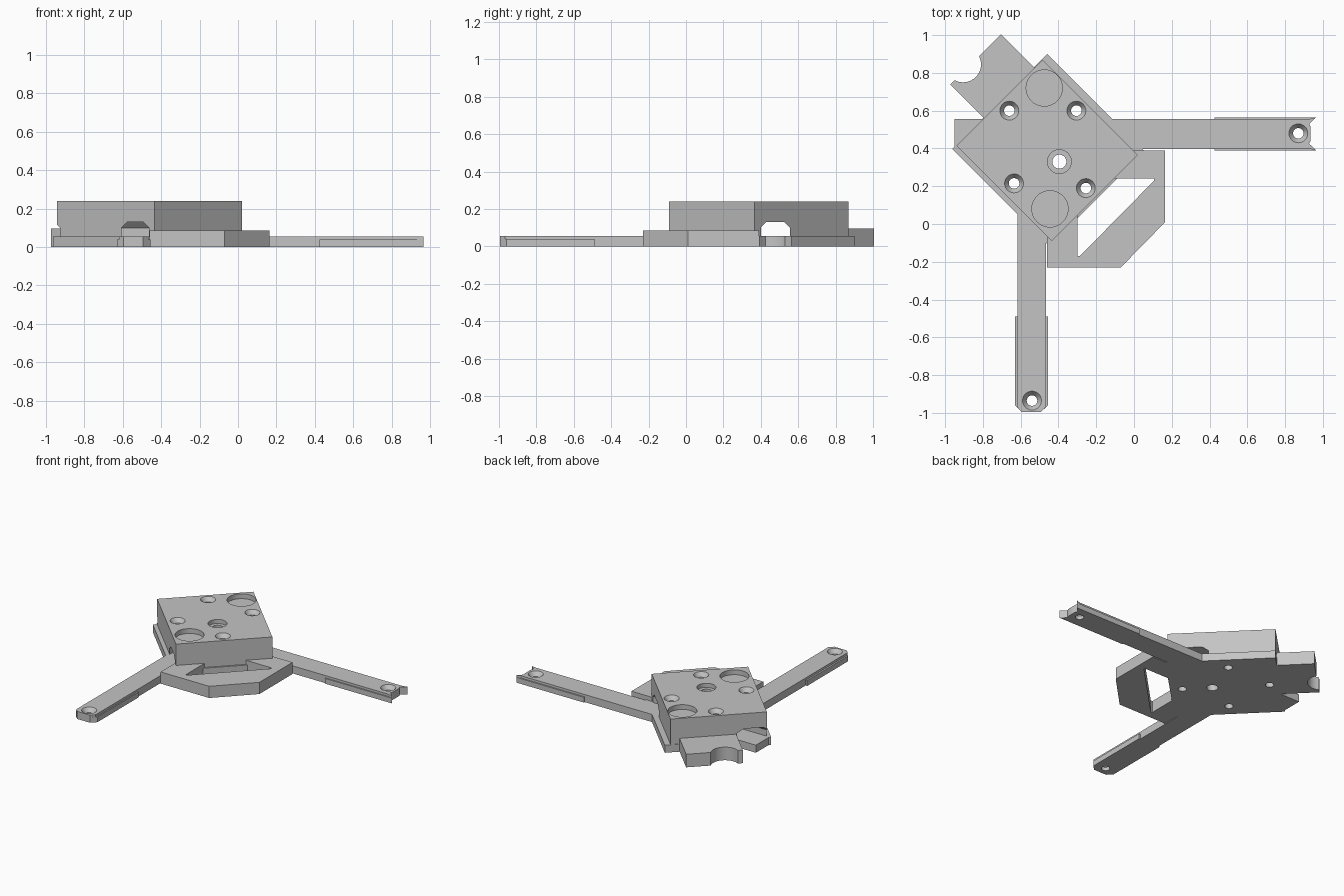
import bpy
import bmesh
from math import cos, sin, tau

cube = bpy.data.objects.get("Cube")
if cube:
    bpy.data.objects.remove(cube, do_unlink=True)

grey = bpy.data.materials.new("plain grey")
grey.use_nodes = True
grey.diffuse_color = (0.55, 0.55, 0.55, 1)
grey.node_tree.nodes["Principled BSDF"].inputs["Base Color"].default_value = (0.55, 0.55, 0.55, 1)


def make_object(name, bm):
    bmesh.ops.recalc_face_normals(bm, faces=bm.faces)
    mesh = bpy.data.meshes.new(name)
    bm.to_mesh(mesh)
    bm.free()
    mesh.materials.append(grey)
    obj = bpy.data.objects.new(name, mesh)
    bpy.context.collection.objects.link(obj)
    return obj


def slab(name, outline, bottom, top):
    """Outline in x, y extruded from bottom to top."""
    bm = bmesh.new()
    face = bm.faces.new([bm.verts.new((x, y, bottom)) for x, y in outline])
    up = bmesh.ops.extrude_face_region(bm, geom=[face])["geom"]
    verts = [v for v in up if isinstance(v, bmesh.types.BMVert)]
    bmesh.ops.translate(bm, verts=verts, vec=(0, 0, top - bottom))
    return make_object(name, bm)


def revolved(name, centre, rings, sides=40):
    """Stack of (radius, height) rings around a vertical axis."""
    bm = bmesh.new()
    loops = []
    for r, z in rings:
        loops.append([bm.verts.new((centre[0] + r * cos(tau * i / sides),
                                    centre[1] + r * sin(tau * i / sides), z))
                      for i in range(sides)])
    for low, high in zip(loops, loops[1:]):
        for i in range(sides):
            j = (i + 1) % sides
            bm.faces.new((low[i], low[j], high[j], high[i]))
    bm.faces.new(loops[0])
    bm.faces.new(loops[-1])
    return make_object(name, bm)


def channel(name, start, end, low, high, along_x):
    """Tunnel cutter with a chamfered roof."""
    c = 0.03
    section = [(low, 0.055), (high, 0.055), (high, 0.13 - c),
               (high - c, 0.13), (low + c, 0.13), (low, 0.13 - c)]
    bm = bmesh.new()
    ends = [[bm.verts.new((t, s, z) if along_x else (s, t, z)) for s, z in section]
            for t in (start, end)]
    for e in ends:
        bm.faces.new(e)
    for i in range(len(section)):
        j = (i + 1) % len(section)
        bm.faces.new((ends[0][i], ends[0][j], ends[1][j], ends[1][i]))
    return make_object(name, bm)


def diamond(sw, ne, se, nw):
    """Corners of a 45 degree rectangle, from x+y and y-x limits."""
    return [((s - d) / 2, (s + d) / 2) for s, d in ((sw, se), (ne, se), (ne, nw), (sw, nw))]


def combine(target, helper, operation):
    helper.hide_render = True
    mod = target.modifiers.new(operation, "BOOLEAN")
    mod.operation = operation
    mod.solver = "EXACT"
    mod.object = helper
    bpy.context.view_layer.update()
    graph = bpy.context.evaluated_depsgraph_get()
    result = bpy.data.meshes.new_from_object(target.evaluated_get(graph))
    target.modifiers.clear()
    target.data = result
    bpy.data.objects.remove(helper, do_unlink=True)


# Main block, with its low flange, rear tab and front hoop
body = slab("mounting_bracket", diamond(-0.525, 0.385, 0.345, 1.355), 0, 0.24)
combine(body, slab("flange", diamond(-0.565, 0.44, 0.33, 1.36), 0, 0.055), "UNION")
combine(body, slab("rear_tab", diamond(-0.235, 0.30, 1.2, 1.71), 0, 0.095), "UNION")
hoop = [(-0.46, -0.23), (-0.07, -0.23), (0.165, 0.01), (0.165, 0.39), (0.0, 0.39),
        (-0.15, 0.24), (0.105, 0.24), (0.105, 0.228), (-0.287, -0.17), (-0.30, -0.17),
        (-0.30, 0.09), (-0.46, -0.07)]
combine(body, slab("front_hoop", hoop, 0, 0.085), "UNION")

# Tunnels above the arms
combine(body, channel("long_channel", -1.1, 0.3, 0.40, 0.556, True), "DIFFERENCE")
combine(body, channel("short_channel", -0.4, 0.5, -0.605, -0.462, False), "DIFFERENCE")

# Left arm with forked tip and side rails
left_arm = [(-0.95, 0.398), (0.93, 0.398), (0.965, 0.39), (0.927, 0.425), (0.935, 0.44),
            (0.935, 0.515), (0.927, 0.53), (0.965, 0.565), (0.93, 0.556), (-0.95, 0.556)]
left_rails = [(0.425, 0.39), (0.965, 0.39), (0.927, 0.425), (0.927, 0.53),
              (0.965, 0.565), (0.425, 0.565)]
# Front arm with chamfered tip and side rails
front_arm = [(-0.618, 0.45), (-0.618, -0.97), (-0.595, -0.995), (-0.493, -0.995),
             (-0.465, -0.967), (-0.465, 0.45)]
front_rails = [(-0.63, -0.49), (-0.63, -0.96), (-0.595, -0.995), (-0.493, -0.995),
               (-0.456, -0.96), (-0.456, -0.49)]
for name, outline, top in (("left_arm", left_arm, 0.055), ("left_rails", left_rails, 0.038),
                           ("front_arm", front_arm, 0.055), ("front_rails", front_rails, 0.038)):
    combine(body, slab(name, outline, 0, top), "UNION")

# Countersunk screw holes in the block and the arm tips
screws = [(-0.66, 0.60, 0.24), (-0.305, 0.60, 0.24), (-0.635, 0.215, 0.24),
          (-0.255, 0.19, 0.24), (0.87, 0.48, 0.055), (-0.54, -0.935, 0.055)]
for x, y, top in screws:
    rings = [(0.028, -0.1), (0.028, top - 0.03), (0.05, top), (0.05, top + 0.05)]
    combine(body, revolved("screw_cutter", (x, y), rings), "DIFFERENCE")

# Stepped centre hole, two round pockets and the tab notch
rings = [(0.037, -0.1), (0.037, 0.21), (0.063, 0.21), (0.063, 0.3)]
combine(body, revolved("centre_cutter", (-0.395, 0.33), rings), "DIFFERENCE")
for centre in ((-0.475, 0.72), (-0.445, 0.08)):
    combine(body, revolved("pocket_cutter", centre, [(0.096, 0.205), (0.096, 0.3)]), "DIFFERENCE")
combine(body, revolved("notch_cutter", (-0.905, 0.845), [(0.095, -0.1), (0.095, 0.2)]), "DIFFERENCE")

body.hide_render = False
bpy.ops.object.select_all(action="DESELECT")
body.select_set(True)
bpy.context.view_layer.objects.active = body
bpy.ops.object.shade_smooth_by_angle()
